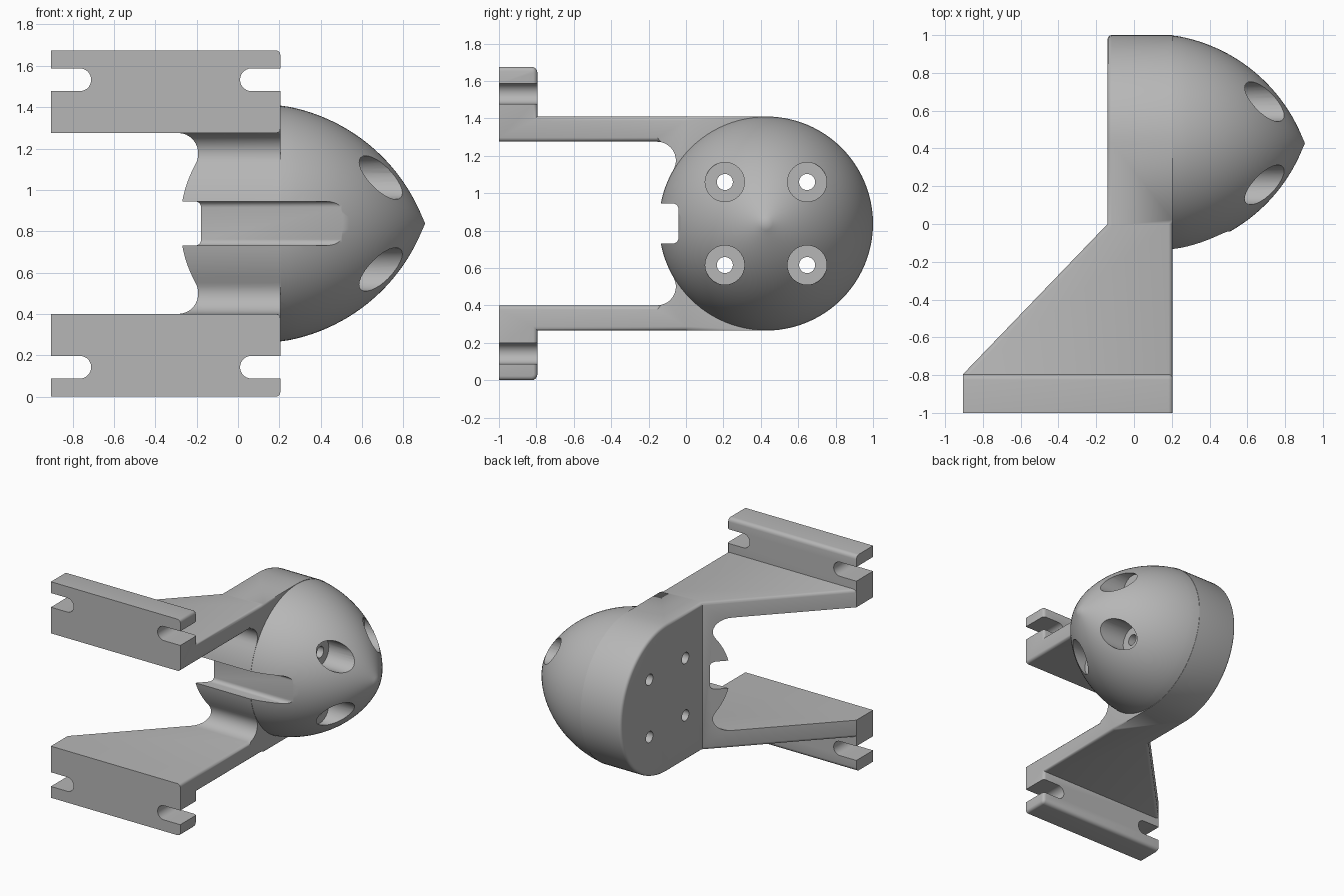
import bpy, bmesh
from math import sin, cos, pi, atan2, sqrt, radians
from mathutils import Vector, Matrix

if "Cube" in bpy.data.objects:
    bpy.data.objects.remove(bpy.data.objects["Cube"])

CY, CZ, R = 0.4275, 0.8375, 0.5725        # axis and radius of the round body
X0, XB, X1, TIP = -0.905, -0.14, 0.205, 0.905
FOOT_Y = -0.795
ARM_IN, ARM_OUT, TOP = 1.275, CZ + R, 2 * CZ

grey = bpy.data.materials.new("plain_grey")
grey.use_nodes = True
grey.diffuse_color = (0.47, 0.47, 0.47, 1)
grey.node_tree.nodes["Principled BSDF"].inputs["Base Color"].default_value = grey.diffuse_color


def arc(cx, cy, r, a, b, n):
    return [(cx + r * cos(a + (b - a) * i / n), cy + r * sin(a + (b - a) * i / n))
            for i in range(n + 1)]


def prism(bm, points, place, depth):
    """Closed outline, placed in space and extruded by the depth vector."""
    face = bm.faces.new([bm.verts.new(place(*p)) for p in points])
    new = bmesh.ops.extrude_face_region(bm, geom=[face])["geom"]
    moved = [g for g in new if isinstance(g, bmesh.types.BMVert)]
    bmesh.ops.translate(bm, verts=moved, vec=depth)


def revolve(bm, profile, y, z, steps):
    """Profile of (x, radius) turned about an axis parallel to x."""
    verts = [bm.verts.new((x, y, z + r)) for x, r in profile]
    edges = [bm.edges.new(pair) for pair in zip(verts, verts[1:])]
    out = bmesh.ops.spin(bm, geom=verts + edges, cent=(0, y, z), axis=(1, 0, 0),
                         angle=2 * pi, steps=steps)
    bmesh.ops.remove_doubles(bm, verts=bm.verts[:], dist=1e-5)


def finish(bm, name):
    bmesh.ops.recalc_face_normals(bm, faces=bm.faces[:])
    mesh = bpy.data.meshes.new(name)
    bm.to_mesh(mesh)
    bm.free()
    mesh.materials.append(grey)
    obj = bpy.data.objects.new(name, mesh)
    bpy.context.collection.objects.link(obj)
    return obj


# Bracket: side profile with body, arms and feet, upper half then mirrored
f = 0.1
fz = ARM_IN - f
fy = CY - sqrt((R + f) ** 2 - (fz - CZ) ** 2)
half = arc(CY, CZ, R, 0, pi / 2, 24)
half += [(FOOT_Y, ARM_OUT)]
half += arc(FOOT_Y - 0.03, TOP - 0.03, 0.03, 0, pi / 2, 4)
half += [(-1, TOP), (-1, ARM_IN)]
half += arc(fy, fz, f, pi / 2, atan2(CZ - fz, CY - fy), 10)
half += arc(CY, CZ, R, atan2(fz - CZ, fy - CY), pi, 9)[1:]
outline = half + [(y, 2 * CZ - z) for y, z in reversed(half[1:-1])]

bm = bmesh.new()
prism(bm, outline, lambda y, z: (X1, y, z), Vector((X0 - X1, 0, 0)))
for y in (FOOT_Y, 0):
    bmesh.ops.bisect_plane(bm, geom=bm.verts[:] + bm.edges[:] + bm.faces[:], dist=1e-5,
                           plane_co=(0, y, 0), plane_no=(0, 1, 0))

# Slanted arm sides: slide the far side in towards the body
for v in bm.verts:
    if v.co.x < X0 + 0.01 and v.co.y > FOOT_Y + 0.001:
        v.co.x = XB + (X0 - XB) * min(0, v.co.y) / FOOT_Y
bmesh.ops.recalc_face_normals(bm, faces=bm.faces[:])


# Rounded edges of the arms, feet and back rim
def rounded(e):
    a, b = (v.co for v in e.verts)
    if len(e.link_faces) != 2 or e.calc_face_angle() < 1:
        return False
    right = [p.x > X1 - 0.001 for p in (a, b)]
    if all(right):
        return max(a.y, b.y) < 0.001 and min(a.y, b.y, key=lambda q: -q) > -0.999 \
            and (abs(a.z - CZ) > 0.43 and abs(b.z - CZ) > 0.43)
    if any(right) or min(a.y, b.y) < FOOT_Y - 0.001:
        return False
    return all(abs(abs(p.z - CZ) - R) < 0.001 or p.y > CY for p in (a, b))


bmesh.ops.bevel(bm, geom=[e for e in bm.edges if rounded(e)], offset=0.022,
                offset_type='OFFSET', segments=3, profile=0.5, affect='EDGES')
body = finish(bm, "bracket_body")

# Pointed dome: circular arc profile, its root sunk into the body
rho, ax, ar = 0.879, 0.076, -0.298
a0 = atan2(R - 0.002 - ar, X1 - ax)
a1 = atan2(-ar, TIP - ax)
curve = [(x, max(r, 0)) for x, r in arc(ax, ar, rho, a0, a1, 24)]
curve[0], curve[-1] = (X1 - 0.003, R - 0.002), (TIP, 0)
bm = bmesh.new()
revolve(bm, [(0.1, 0), (0.1, 0.5)] + curve, CY, CZ, 96)
dome = finish(bm, "pointed_dome")

# Cutters: screw holes, front notch and foot slots
bm = bmesh.new()
bore = [(-0.3, 0), (-0.3, 0.043), (0.56, 0.043), (0.56, 0.105), (1, 0.105), (1, 0)]
for dy in (-0.22, 0.22):
    for dz in (-0.222, 0.222):
        revolve(bm, bore, CY + dy, CZ + dz, 32)

h, fr = 0.107, 0.03
notch = [(-0.3, -h)] + arc(-0.04 - fr, -h + fr, fr, -pi / 2, 0, 5)
notch += arc(-0.04 - fr, h - fr, fr, 0, pi / 2, 5) + [(-0.3, h)]
prism(bm, notch, lambda y, z: (-0.5, y, CZ + z), Vector((1.2, 0, 0)))

sr = 0.055
for side in (-1, 1):
    for end, sign in ((X0, 1), (X1, -1)):
        slot = [(-0.1, -sr)] + arc(0.195 - sr, 0, sr, -pi / 2, pi / 2, 14) + [(-0.1, sr)]
        prism(bm, slot, lambda u, w: (end + sign * u, -1.1, CZ + side * 0.695 + w),
              Vector((0, 0.5, 0)))
cutter = finish(bm, "hole_cutter")

# Join the dome and cut the openings
bpy.context.view_layer.objects.active = body
for other, op in ((dome, 'UNION'), (cutter, 'DIFFERENCE')):
    mod = body.modifiers.new(op.title(), 'BOOLEAN')
    mod.object, mod.operation, mod.solver = other, op, 'EXACT'
    bpy.ops.object.modifier_apply(modifier=mod.name)
    bpy.data.objects.remove(other)

bpy.ops.object.select_all(action='DESELECT')
body.select_set(True)
bpy.ops.object.shade_smooth_by_angle(angle=radians(32))
